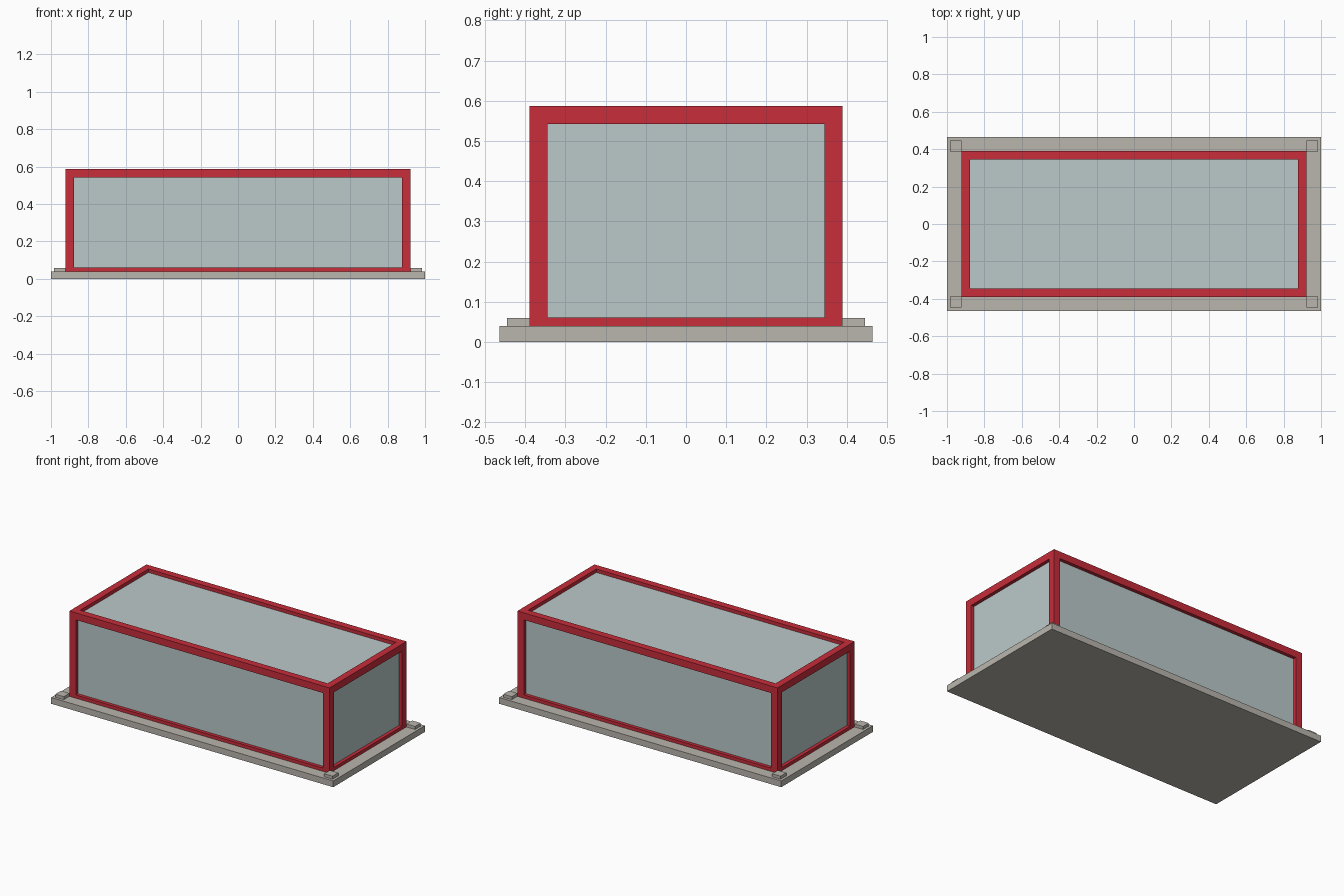
import bpy, bmesh
from mathutils import Vector

if "Cube" in bpy.data.objects:
    bpy.data.objects.remove(bpy.data.objects["Cube"], do_unlink=True)


def material(name, rgb):
    m = bpy.data.materials.new(name)
    m.use_nodes = True
    m.diffuse_color = (*rgb, 1)
    m.node_tree.nodes["Principled BSDF"].inputs["Base Color"].default_value = (*rgb, 1)
    return m


red = material("red frame", (0.57, 0.026, 0.042))
glass = material("pale glass", (0.5, 0.585, 0.585))
stone = material("warm grey stone", (0.49, 0.465, 0.42))


def box_mesh(low, high):
    low, high = Vector(low), Vector(high)
    bm = bmesh.new()
    bmesh.ops.create_cube(bm, size=1)
    bmesh.ops.scale(bm, vec=high - low, verts=bm.verts)
    bmesh.ops.translate(bm, vec=(low + high) / 2, verts=bm.verts)
    return bm


def add_object(name, bm, mat):
    mesh = bpy.data.meshes.new(name)
    bm.to_mesh(mesh)
    bm.free()
    mesh.materials.append(mat)
    obj = bpy.data.objects.new(name, mesh)
    bpy.context.collection.objects.link(obj)
    return obj


BEAM, RECESS = 0.045, 0.022
HX, HY, BOTTOM, TOP = 0.922, 0.39, 0.016, 0.587

# Base slab
add_object("base_slab", box_mesh((-1, -0.464, 0), (1, 0.464, 0.04)), stone)

# Corner pads on the slab
for side, sx in (("left", 1), ("right", -1)):
    for end, sy in (("front", -1), ("back", 1)):
        x, y = 0.953 * sx, 0.417 * sy
        pad = box_mesh((x - 0.03, y - 0.029, 0.04), (x + 0.03, y + 0.029, 0.059))
        add_object(f"corner_pad_{end}_{side}", pad, stone)

# Frame: inset every side of a box and push the openings in to the glass
bm = box_mesh((-HX, -HY, BOTTOM), (HX, HY, TOP))
panels = list(bm.faces)
bmesh.ops.inset_individual(bm, faces=panels, thickness=BEAM, use_even_offset=True)
for face in panels:
    inward = -face.normal.copy()
    wall = bmesh.ops.extrude_discrete_faces(bm, faces=[face])["faces"][0]
    bmesh.ops.translate(bm, vec=inward * RECESS, verts=wall.verts)
    bm.faces.remove(wall)
add_object("frame", bm, red)

# Glass box seated inside the frame
add_object("glass_box", box_mesh((-HX + RECESS, -HY + RECESS, BOTTOM + RECESS),
                                 (HX - RECESS, HY - RECESS, TOP - RECESS)), glass)
